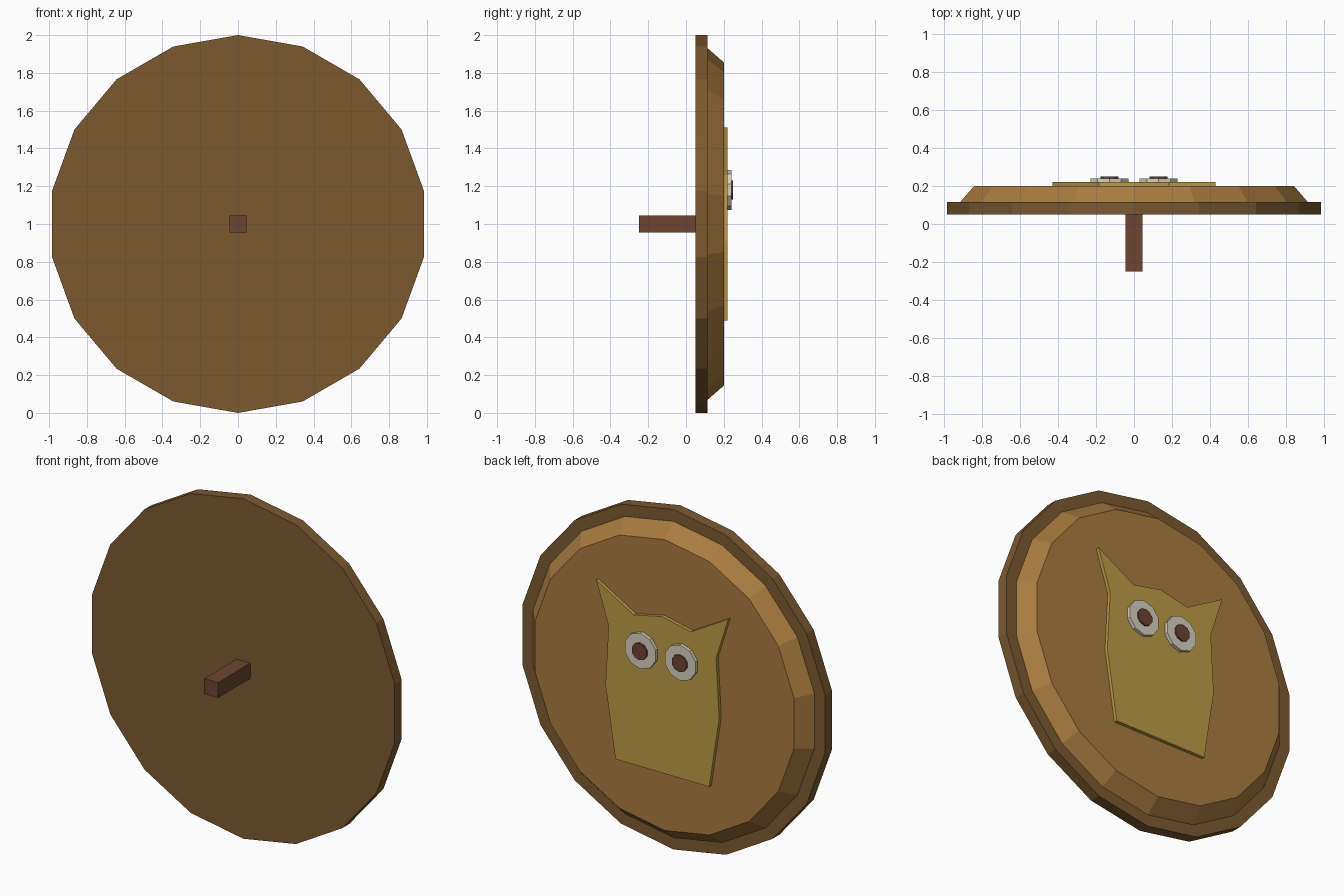
import bpy, bmesh, math

cube = bpy.data.objects.get("Cube")
if cube:
    bpy.data.objects.remove(cube, do_unlink=True)


def material(name, rgb):
    m = bpy.data.materials.new(name)
    m.use_nodes = True
    color = (*rgb, 1.0)
    m.diffuse_color = color
    m.node_tree.nodes["Principled BSDF"].inputs["Base Color"].default_value = color
    return m


dark_wood = material("dark wood", (0.2, 0.1, 0.03))
light_wood = material("light wood", (0.4, 0.2, 0.05))
gold = material("gold", (0.51, 0.33, 0.06))
ivory = material("ivory", (0.69, 0.64, 0.53))
red_brown = material("red brown", (0.15, 0.06, 0.03))


def prism(name, outline, y0, y1, mat, center=(0, 0), taper=1.0):
    """Extrude an (x, z) outline along y, scaling its far end by taper."""
    bm = bmesh.new()
    cx, cz = center
    near = [bm.verts.new((cx + x, y0, cz + z)) for x, z in outline]
    far = [bm.verts.new((cx + x * taper, y1, cz + z * taper)) for x, z in outline]
    bm.faces.new(near)
    bm.faces.new(far[::-1])
    n = len(outline)
    for i in range(n):
        j = (i + 1) % n
        bm.faces.new((near[i], far[i], far[j], near[j]))
    bmesh.ops.recalc_face_normals(bm, faces=bm.faces)
    mesh = bpy.data.meshes.new(name)
    bm.to_mesh(mesh)
    bm.free()
    mesh.materials.append(mat)
    obj = bpy.data.objects.new(name, mesh)
    bpy.context.collection.objects.link(obj)
    return obj


def polygon(sides, radius):
    """Regular polygon with a corner at the top."""
    step = math.tau / sides
    return [(radius * math.sin(i * step), radius * math.cos(i * step))
            for i in range(sides)]


# Round backing and the bevelled panel on it
prism("backing_disc", polygon(18, 1.0), 0.05, 0.115, dark_wood, (0, 1))
prism("bevelled_panel", polygon(18, 0.93), 0.115, 0.2, light_wood, (0, 1), taper=0.92)

# Square peg on the front
h = 0.045
prism("peg", [(-h, -h), (h, -h), (h, h), (-h, h)], -0.25, 0.05, red_brown, (0, 1))

# Owl silhouette: one half mirrored
half = [(0.185, 1.37), (0.43, 1.51), (0.35, 1.26), (0.37, 0.91), (0.305, 0.49)]
owl = [(0, 1.41)] + half + [(-x, z) for x, z in reversed(half)]
prism("owl_body", owl, 0.2, 0.22, gold)

# Eyes and pupils
for side, x in (("left", 0.13), ("right", -0.13)):
    prism(side + "_eye", polygon(10, 0.105), 0.22, 0.24, ivory, (x, 1.18))
    prism(side + "_pupil", polygon(10, 0.05), 0.24, 0.25, red_brown, (x, 1.18))
